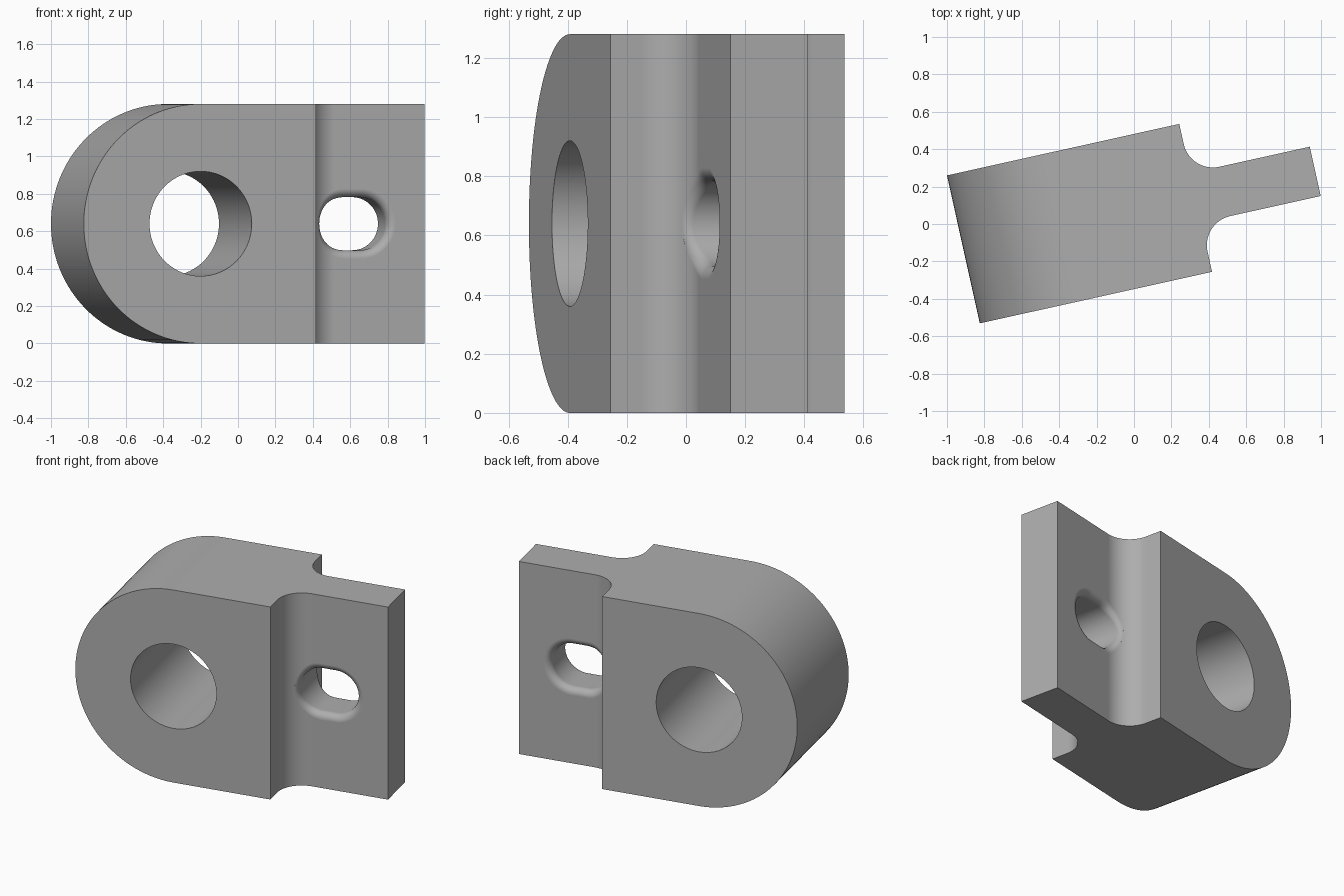
import bpy, bmesh
from math import pi, cos, sin, sqrt, acos, radians
from mathutils import Matrix, Vector

if "Cube" in bpy.data.objects:
    bpy.data.objects.remove(bpy.data.objects["Cube"], do_unlink=True)

R = 0.64                        # rounded end radius and half height
EYE_U, END_U, STEP_U = -0.28, 1.007, 0.352
BODY, TAB = 0.405, 0.135        # half thicknesses
COVE, LIP = 0.16, 0.045         # fillet radii
SLOT_U, SLOT_HALF, SLOT_R = 0.615, 0.045, 0.142
PLACE = Matrix.Rotation(radians(12.5), 4, 'Z') @ Matrix.Translation((0, 0.065, R))

grey = bpy.data.materials.new("plain grey")
grey.use_nodes = True
colour = (0.42, 0.42, 0.42, 1)
grey.diffuse_color = colour
grey.node_tree.nodes["Principled BSDF"].inputs["Base Color"].default_value = colour


def loft(name, rings):
    """Solid through matching closed rings of points, capped at both ends."""
    bm = bmesh.new()
    loops = [[bm.verts.new(PLACE @ Vector(p)) for p in ring] for ring in rings]
    n = len(loops[0])
    for a, b in zip(loops, loops[1:]):
        for i in range(n):
            j = (i + 1) % n
            bm.faces.new((a[i], a[j], b[j], b[i]))
    bm.faces.new(loops[0][::-1])
    bm.faces.new(loops[-1])
    bmesh.ops.recalc_face_normals(bm, faces=bm.faces)
    mesh = bpy.data.meshes.new(name)
    bm.to_mesh(mesh)
    bm.free()
    mesh.materials.append(grey)
    ob = bpy.data.objects.new(name, mesh)
    bpy.context.collection.objects.link(ob)
    return ob


def across(name, outline, half):
    """Side outline (u, z) pushed through the thickness."""
    return loft(name, [[(u, w, z) for u, z in outline] for w in (-half, half)])


def arc(cx, cy, r, a0, a1, n):
    return [(cx + r * cos(a0 + (a1 - a0) * i / n), cy + r * sin(a0 + (a1 - a0) * i / n))
            for i in range(n + 1)]


# Lug body with a half-round end
body = across("lug_body", arc(EYE_U, 0, R, pi / 2, 1.5 * pi, 64)
              + [(END_U, -R), (END_U, R)], BODY)

# Large round eye
cutters = [across("eye_cutter", arc(EYE_U, 0, 0.28, 0, 2 * pi, 72)[:-1], 1)]

# Coved steps that thin both sides down to the tab
plan = [(STEP_U, 1)] + arc(STEP_U + COVE, TAB + COVE, COVE, pi, 1.5 * pi, 32) + [(2, TAB), (2, 1)]
for side, label in ((-1, "front"), (1, "back")):
    cutters.append(loft(label + "_step_cutter",
                        [[(u, side * w, z) for u, w in plan] for z in (-1, 1)]))


def surface(u):
    """Half thickness of the tab and cove at u."""
    e = STEP_U + COVE - u
    if e <= 0:
        return TAB
    return TAB + COVE - sqrt(max(COVE ** 2 - e ** 2, 0))


def lip_section(u, nu):
    """Rounded lip between slot wall and surface: (offset, half depth) points."""
    c, contact = min((surface(u + nu * d) - sqrt(max(LIP ** 2 - (d - LIP) ** 2, 0)), d)
                     for d in [LIP * k / 100 for k in range(201)])
    end = acos(max(-1, min(1, (LIP - contact) / LIP)))
    pts = [(LIP - LIP * cos(end * k / 10), c + LIP * sin(end * k / 10)) for k in range(11)]
    return pts + [(pts[-1][0], 0.6)]


# Slot through the tab, with rounded lips on both sides
sections = []
for centre, start in ((SLOT_U + SLOT_HALF, -pi / 2), (SLOT_U - SLOT_HALF, pi / 2)):
    for nu, nz in arc(0, 0, 1, start, start + pi, 28):
        u, z = centre + SLOT_R * nu, SLOT_R * nz
        half = lip_section(u, nu)
        profile = [(d, -t) for d, t in reversed(half)] + half
        sections.append([(u + nu * d, w, z + nz * d) for d, w in profile])
cutters.append(loft("slot_cutter", list(zip(*sections))))

# Cut everything out of the body
bpy.context.view_layer.objects.active = body
body.select_set(True)
for cutter in cutters:
    mod = body.modifiers.new(cutter.name, 'BOOLEAN')
    mod.operation, mod.solver, mod.object = 'DIFFERENCE', 'EXACT', cutter
    bpy.ops.object.modifier_apply(modifier=mod.name)
    bpy.data.objects.remove(cutter, do_unlink=True)

# Smooth the curved faces and keep the flats even
for ob in bpy.context.selected_objects:
    ob.select_set(ob == body)
bpy.ops.object.shade_smooth_by_angle(angle=radians(30))
even = body.modifiers.new("even_shading", 'WEIGHTED_NORMAL')
even.keep_sharp = True
